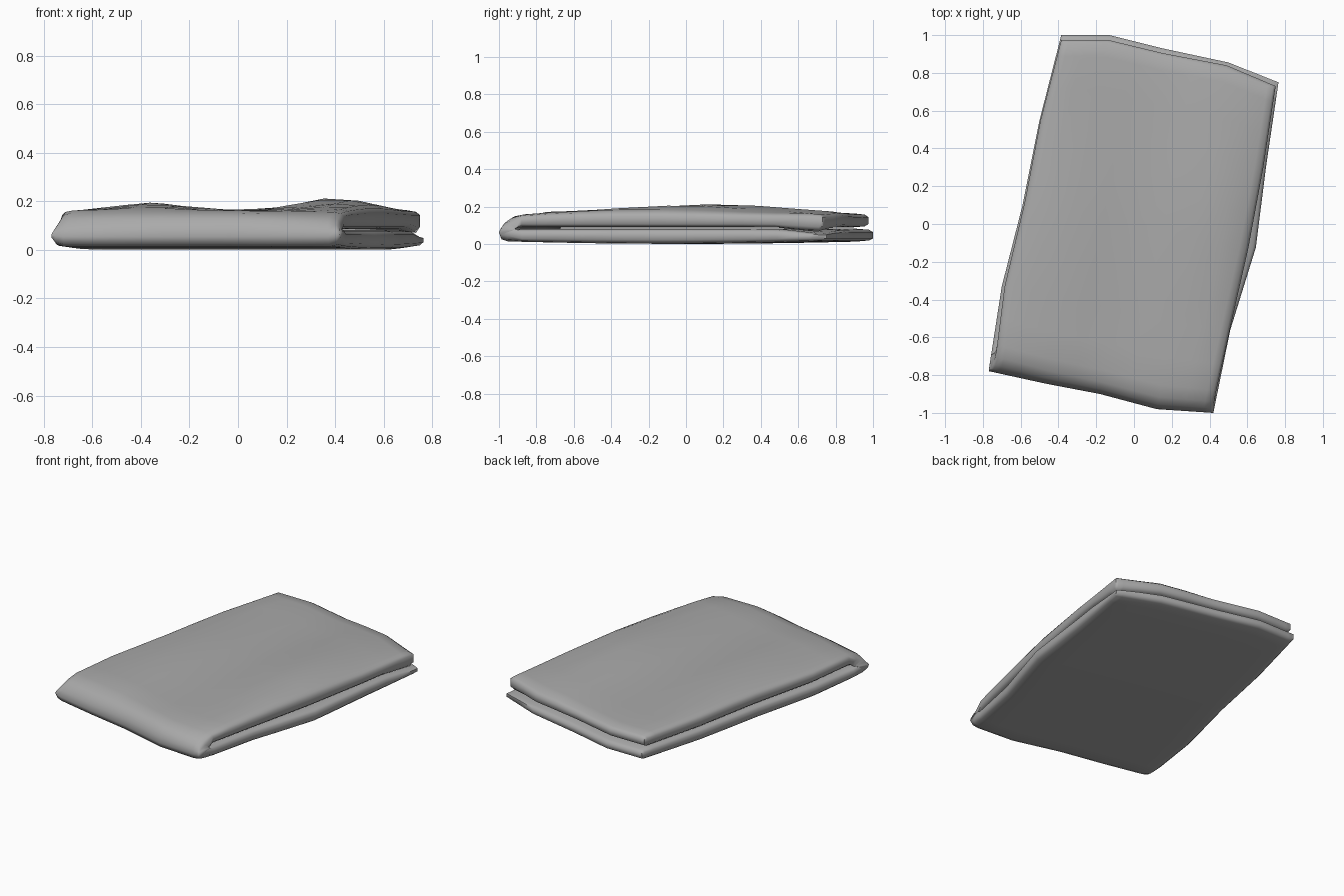
import bpy
import math
from mathutils import Vector

cube = bpy.data.objects.get("Cube")
if cube:
    bpy.data.objects.remove(cube, do_unlink=True)

# Outlines of the two cloth layers, each side running left to right or front to back
LOWER = dict(
    front=[(-.77, -.78), (-.47, -.845), (-.18, -.90), (.12, -.98), (.42, -1)],
    back=[(-.385, 1), (-.13, 1), (.15, .93), (.5, .855), (.765, .75)],
    left=[(-.77, -.78), (-.70, -.33), (-.59, .1), (-.50, .55), (-.385, 1)],
    right=[(.42, -1), (.51, -.56), (.645, -.125), (.70, .31), (.765, .75)])
UPPER = dict(
    front=[(-.74, -.76), (-.46, -.84), (-.18, -.90), (.12, -.98), (.41, -1)],
    back=[(-.385, .975), (-.14, .975), (.15, .905), (.49, .84), (.75, .73)],
    left=[(-.74, -.76), (-.685, -.33), (-.58, .11), (-.495, .55), (-.385, .975)],
    right=[(.41, -1), (.505, -.57), (.605, -.13), (.685, .3), (.75, .73)])


def along(points, t):
    i = min(int(t * 4), 3)
    return Vector(points[i]).lerp(Vector(points[i + 1]), t * 4 - i)


def patch(o, u, v):
    """Blend four edge lines into a surface position."""
    f, b, l, r = (along(o[k], t) for k, t in
                  (("front", u), ("back", u), ("left", v), ("right", v)))
    c = [Vector(o[k][e]) for k in ("front", "back") for e in (0, -1)]
    corners = c[0].lerp(c[1], u).lerp(c[2].lerp(c[3], u), v)
    return f.lerp(b, v) + l.lerp(r, u) - corners


def bump(d, width):
    return math.exp(-(d / width) ** 2)


def top_height(x, y):
    return (.162 + .053 * bump(x - .4, .19) * bump(y - .1, .6)
            + .034 * bump(x + .36, .19) * bump(y + .1, .6))


def point(u, v, w, layer, outer, fold_z):
    """Place one cloth point; w blends from the lower to the upper outline."""
    p = patch(LOWER, u, v).lerp(patch(UPPER, u, v), w)
    gap = .085 - .03 * u ** 6 * bump(p.y - .72, .13)
    if fold_z is not None:
        z = fold_z
    elif layer == 0:
        z = .015 - .014 * math.sin(math.pi * v) if outer else gap - .003
    else:
        z = top_height(p.x, p.y) if outer else gap + .004
    # the fold sinks towards its right end
    if outer and z > .07:
        sink = max(0, (u - .65) / .35) * math.exp(-v / .05)
        z -= (z - .07) * .45 * sink
    # round the open edges
    mid = .075 if fold_z is not None else (.045 if layer == 0 else .124)
    edge = min(u, 1 - u, 1 - v if fold_z is None else 1)
    k = .5 if edge < .004 else .85 if edge < .016 else 1
    return (p.x, p.y, mid + (z - mid) * k)


# Path of the folded sheet: lower layer, front fold, upper layer
STEPS = [1, .988, .95, .85, .75, .6, .5, .35, .25, .15, .07]
FOLD = [(.025, .014), (.006, .025), (0, .055), (.004, .09), (.014, .128), (.035, .153)]
rows = [(v, 0, 0, None) for v in STEPS]
rows += [(v, max(0, (z - .05) / .11), 0, z) for v, z in FOLD]
rows += [(v, 1, 1, None) for v in reversed(STEPS)]
COLUMNS = [0, .012, .04, .125, .25, .375, .5, .625, .75, .875, .96, .988, 1]

verts, faces = [], []
n = len(rows)
for u in COLUMNS:
    for v, w, layer, z in rows:
        verts.append(point(u, v, w, layer, True, z))
    for v, w, layer, z in reversed(rows):
        inner_z = None if z is None else .081 + .008 * w
        verts.append(point(u, .05 if z is not None else v, w, layer, False, inner_z))

# Skin between neighbouring sections
loop = 2 * n
for c in range(len(COLUMNS) - 1):
    for j in range(loop):
        k = (j + 1) % loop
        faces.append((c * loop + j, c * loop + k, (c + 1) * loop + k, (c + 1) * loop + j))
# Close the two cut ends of the sheet
last = (len(COLUMNS) - 1) * loop
for j in range(n - 1):
    q = (j, loop - 1 - j, loop - 2 - j, j + 1)
    faces.append(q)
    faces.append(tuple(last + i for i in reversed(q)))

mesh = bpy.data.meshes.new("folded_cloth")
mesh.from_pydata(verts, [], faces)
mesh.validate()
cloth = bpy.data.objects.new("folded_cloth", mesh)
bpy.context.collection.objects.link(cloth)

# Plain grey fabric
grey = bpy.data.materials.new("grey_fabric")
grey.use_nodes = True
colour = (.4, .4, .4, 1)
grey.diffuse_color = colour
grey.node_tree.nodes["Principled BSDF"].inputs["Base Color"].default_value = colour
mesh.materials.append(grey)

bpy.ops.object.select_all(action="DESELECT")
cloth.select_set(True)
bpy.context.view_layer.objects.active = cloth
bpy.ops.object.mode_set(mode="EDIT")
bpy.ops.mesh.select_all(action="SELECT")
bpy.ops.mesh.normals_make_consistent(inside=False)
bpy.ops.object.mode_set(mode="OBJECT")
bpy.ops.object.shade_smooth_by_angle(angle=math.radians(65))
